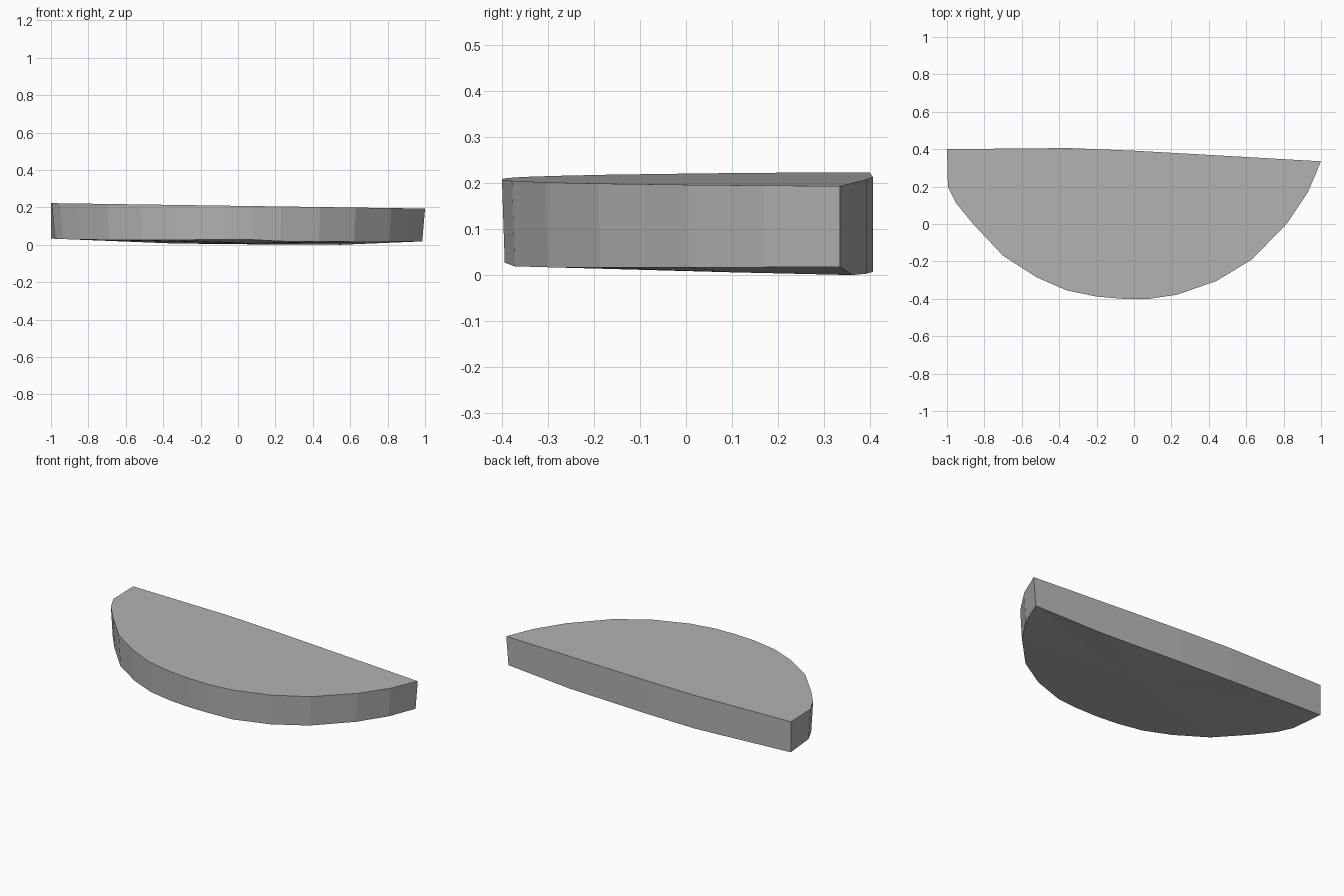
import bpy
import bmesh

cube = bpy.data.objects.get("Cube")
if cube:
    bpy.data.objects.remove(cube, do_unlink=True)

# Plain grey material
grey = bpy.data.materials.new("plain grey")
grey.use_nodes = True
colour = (0.45, 0.45, 0.45, 1)
grey.diffuse_color = colour
grey.node_tree.nodes["Principled BSDF"].inputs["Base Color"].default_value = colour

# Straight back edge, left end and curved front rim: x, y, underside height
back_rim = [(1, 0.335, 0.018), (0.55, 0.361, 0.0), (0, 0.392, 0.003),
            (-0.35, 0.406, 0.007), (-1, 0.4, 0.033)]
front_rim = [(-0.995, 0.2, 0.033), (-0.95, 0.11, 0.03), (-0.86, 0, 0.028),
             (-0.7, -0.17, 0.026), (-0.52, -0.285, 0.026), (-0.36, -0.355, 0.026),
             (-0.2, -0.388, 0.027), (-0.06, -0.4, 0.027), (0.08, -0.4, 0.027),
             (0.23, -0.378, 0.019), (0.44, -0.305, 0.017), (0.63, -0.19, 0.016),
             (0.82, 0.005, 0.016), (0.93, 0.17, 0.017)]


def top_height(x):
    return 0.208 - 0.0145 * x


# Slab: gently tilted flat top, tapered front wall, shallow convex underside
bm = bmesh.new()
top, bottom = [], []
for rim, taper in ((back_rim, 1.0), (front_rim, 0.985)):
    for x, y, low in rim:
        top.append(bm.verts.new((x, y, top_height(x))))
        inset = 0.985 if x == 1 else taper
        bottom.append(bm.verts.new((x * inset, y * taper, low)))

bm.faces.new(top)
count = len(top)
for i in range(count):
    j = (i + 1) % count
    bm.faces.new((top[i], bottom[i], bottom[j], top[j]))

# Underside fan around a low central point
centre = bm.verts.new((0.1, 0.1, 0.006))
for i in range(count):
    bm.faces.new((bottom[i], centre, bottom[(i + 1) % count]))
bmesh.ops.recalc_face_normals(bm, faces=bm.faces)

mesh = bpy.data.meshes.new("half_round_slab")
bm.to_mesh(mesh)
bm.free()
mesh.materials.append(grey)
slab = bpy.data.objects.new("half_round_slab", mesh)
bpy.context.collection.objects.link(slab)
